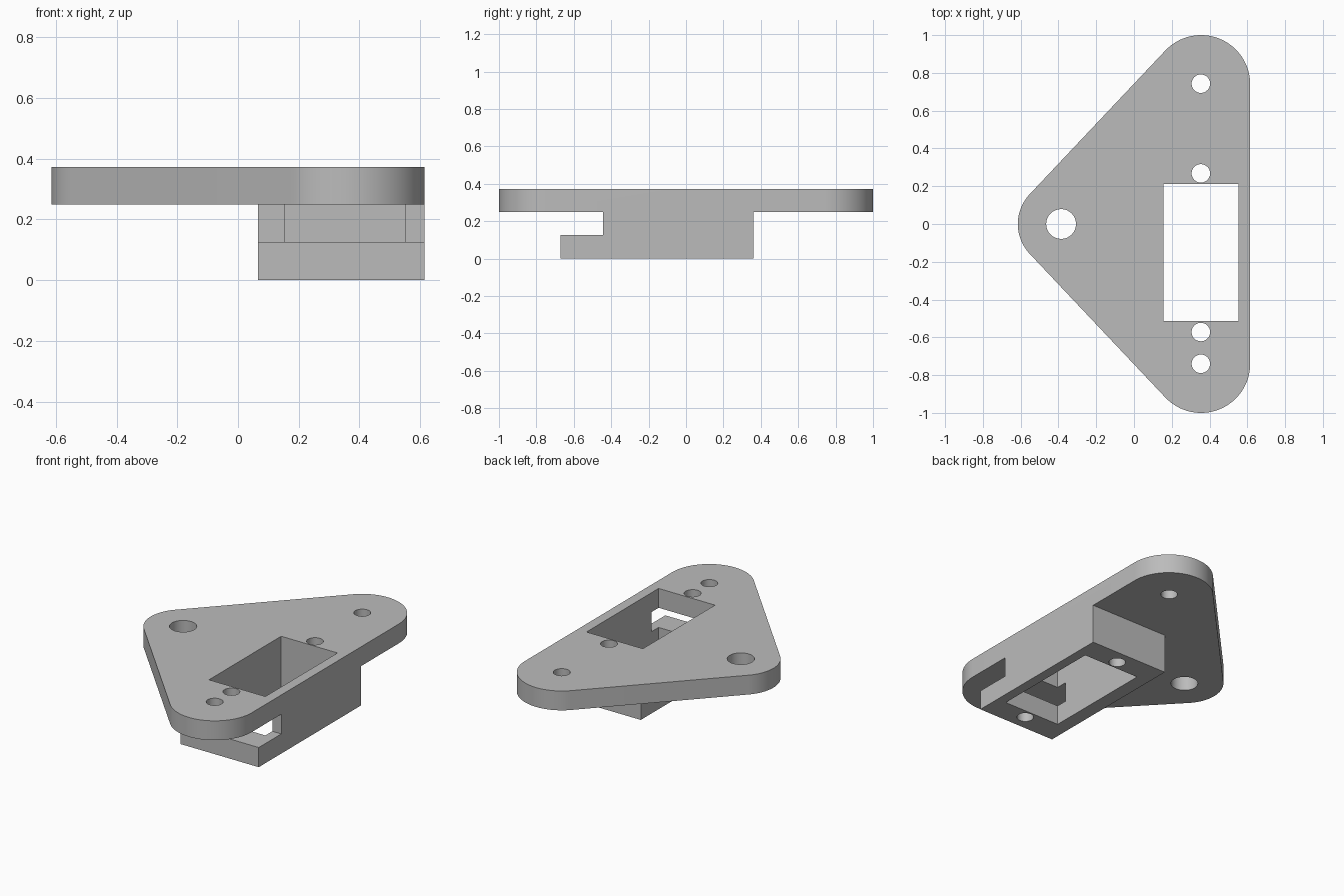
import bpy
import bmesh
from math import acos, atan2, cos, hypot, radians, sin
from mathutils import Matrix, Vector

if "Cube" in bpy.data.objects:
    bpy.data.objects.remove(bpy.data.objects["Cube"], do_unlink=True)

PLATE_LOW, PLATE_TOP = 0.25, 0.373
RIM_X = 0.615
HOLE_X = 0.354

grey = bpy.data.materials.new("plain grey")
grey.use_nodes = True
colour = (0.5, 0.5, 0.5, 1)
grey.diffuse_color = colour
grey.node_tree.nodes["Principled BSDF"].inputs["Base Color"].default_value = colour


def prism(name, points, offset):
    """Solid made by sweeping a flat outline along an offset."""
    bm = bmesh.new()
    face = bm.faces.new([bm.verts.new(p) for p in points])
    swept = bmesh.ops.extrude_face_region(bm, geom=[face], use_keep_orig=True)["geom"]
    moved = [g for g in swept if isinstance(g, bmesh.types.BMVert)]
    bmesh.ops.translate(bm, verts=moved, vec=Vector(offset))
    bmesh.ops.recalc_face_normals(bm, faces=bm.faces)
    mesh = bpy.data.meshes.new(name)
    bm.to_mesh(mesh)
    bm.free()
    mesh.materials.append(grey)
    obj = bpy.data.objects.new(name, mesh)
    bpy.context.collection.objects.link(obj)
    return obj


def arc(cx, cy, r, start, end, steps, z):
    return [(cx + r * cos(start + (end - start) * i / steps),
             cy + r * sin(start + (end - start) * i / steps), z)
            for i in range(steps + 1)]


def combine(target, tool, operation):
    """Boolean the tool into the target, then discard the tool."""
    tool.hide_render = True
    mod = target.modifiers.new(tool.name, "BOOLEAN")
    mod.operation = operation
    mod.solver = "EXACT"
    mod.object = tool
    bpy.context.view_layer.objects.active = target
    bpy.ops.object.modifier_apply(modifier=mod.name)
    bpy.data.objects.remove(tool, do_unlink=True)


# Rounded triangular plate: arcs joined by their common tangents
wide, nose = 0.26, 0.23
wide_x, wide_y = RIM_X - wide, 1 - wide
nose_x = nose - RIM_X
dx = wide_x - nose_x
tangent = atan2(wide_y, dx) + acos((nose - wide) / hypot(dx, wide_y))
half = arc(wide_x, wide_y, wide, 0, tangent, 32, PLATE_LOW)
tip = arc(nose_x, 0, nose, tangent, radians(360) - tangent, 24, PLATE_LOW)
mirrored = [(x, -y, z) for x, y, z in reversed(half)]
plate = prism("mounting_plate", half + tip + mirrored, (0, 0, PLATE_TOP - PLATE_LOW))

# Housing under the plate, with a step at the front forming the cable slot
inside = 0.3
profile = [(-0.67, 0), (0.36, 0), (0.36, inside), (-0.443, inside),
           (-0.443, 0.125), (-0.67, 0.125)]
block_x = 0.066
housing = prism("housing", [(block_x, y, z) for y, z in profile], (RIM_X - block_x, 0, 0))
combine(plate, housing, "UNION")

# Rectangular window through plate and housing
x0, x1, y0, y1 = 0.155, 0.552, -0.513, 0.212
window = prism("window_cutter",
               [(x0, y0, -1), (x1, y0, -1), (x1, y1, -1), (x0, y1, -1)], (0, 0, 2))
combine(plate, window, "DIFFERENCE")

# Round screw holes and the larger pivot hole
holes = [(HOLE_X, y, 0.049) for y in (0.743, 0.268, -0.572, -0.74)]
holes.append((-0.386, 0, 0.079))
for x, y, r in holes:
    ring = arc(x, y, r, 0, radians(360), 32, -1)[:-1]
    combine(plate, prism("hole_cutter", ring, (0, 0, 2)), "DIFFERENCE")

# Smooth the curved walls, keep the edges sharp
bpy.ops.object.select_all(action="DESELECT")
plate.select_set(True)
bpy.context.view_layer.objects.active = plate
bpy.ops.object.shade_smooth_by_angle(angle=radians(30))
plate.name = "servo_mount"
